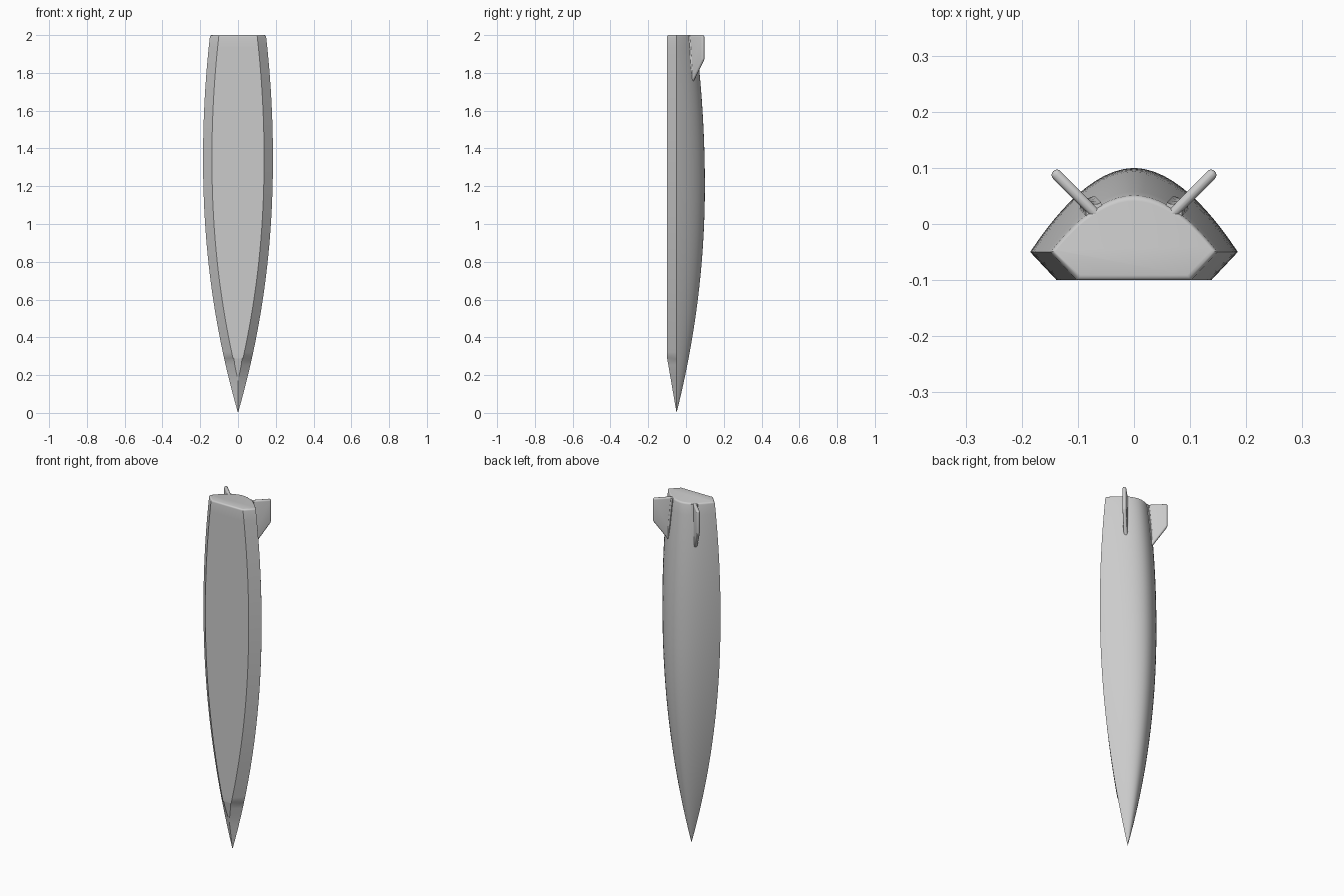
import bpy, bmesh, math
from mathutils import Vector

cube = bpy.data.objects.get("Cube")
if cube:
    bpy.data.objects.remove(cube)

grey = bpy.data.materials.new("plain grey")
grey.use_nodes = True
grey.diffuse_color = (0.6, 0.6, 0.6, 1)
grey.node_tree.nodes["Principled BSDF"].inputs["Base Color"].default_value = (0.6, 0.6, 0.6, 1)

CHINE_Y = -0.05   # widest line of the hull
FLAT_Z = 0.29     # where the flat belly starts
DOME = 1.9        # roundness of the back


def finish(bm, name, angle=30):
    bmesh.ops.recalc_face_normals(bm, faces=bm.faces)
    mesh = bpy.data.meshes.new(name)
    bm.to_mesh(mesh)
    bm.free()
    mesh.materials.append(grey)
    ob = bpy.data.objects.new(name, mesh)
    bpy.context.collection.objects.link(ob)
    bpy.ops.object.select_all(action='DESELECT')
    ob.select_set(True)
    bpy.context.view_layer.objects.active = ob
    bpy.ops.object.shade_smooth_by_angle(angle=math.radians(angle))
    return ob


def loft(bm, rings):
    """Skin closed rings of equal length and cap both ends."""
    rows = [[bm.verts.new(p) for p in ring] for ring in rings]
    n = len(rows[0])
    for a, b in zip(rows, rows[1:]):
        for i in range(n):
            j = (i + 1) % n
            bm.faces.new((a[i], a[j], b[j], b[i]))
    bm.faces.new(rows[0])
    bm.faces.new(rows[-1])


def half_width(z):
    if z < 1.35:
        return 0.185 * (1 - (1 - z / 1.35) ** 2.1)
    return 0.185 - 0.037 * ((z - 1.35) / 0.65) ** 2


def back_height(z):
    if z < 1.2:
        return 0.15 * (1 - (1 - z / 1.2) ** 2)
    return 0.15 - 0.05 * ((z - 1.2) / 0.8) ** 2


def hull_ring(z, inset=0.0):
    """Flat belly, slanted chines and rounded back at height z."""
    w, h = half_width(z), back_height(z)
    t = min(1, z / FLAT_Z)
    belly = max(0.0, min(w - 0.047, w * 0.3 * t if t < 1 else w))
    ring = [(-belly, CHINE_Y - 0.05 * t), (belly, CHINE_Y - 0.05 * t)]
    steps = 32
    for i in range(steps + 1):
        x = w * math.cos(math.pi * i / steps)
        ring.append((x, CHINE_Y + h * (1 - abs(x / w) ** DOME)))
    sx, sy = 1 - inset / w, 1 - inset / 0.075
    return [(x * sx, -0.025 + (y + 0.025) * sy, z) for x, y in ring]


# hull with a rounded rim at the blunt end
RIM = 0.009
levels = [0.001 + (2 - RIM - 0.001) * (i / 48) ** 1.4 for i in range(49)]
rings = [hull_ring(z) for z in sorted(levels + [FLAT_Z])]
for k in range(1, 5):
    a = math.pi / 2 * k / 4
    top = 2 - RIM + RIM * math.sin(a)
    rings.append(hull_ring(top, RIM * (1 - math.cos(a))))
bm = bmesh.new()
loft(bm, [[(x, y, z) for x, y, z in r] for r in rings])
bmesh.ops.remove_doubles(bm, verts=bm.verts, dist=0.00002)
finish(bm, "hull")

# fins lean out at 45 degrees in the line y = x - 0.05
OUT = Vector((1, 1, 0)).normalized()
ACROSS = Vector((1, -1, 0)).normalized()


def root(z):
    """Point where the fin plane leaves the hull."""
    x = 0.05
    while x - 0.05 < CHINE_Y + back_height(z) * (1 - (x / half_width(z)) ** DOME):
        x += 0.0005
    return Vector((x, x - 0.05, z))


def fin(side, name):
    mirror = lambda p: (p.x * side, p.y, p.z)
    outline = [(0.05, 1.68), (0.144, 1.868), (0.144, 2), (0.05, 2)]
    bm = bmesh.new()
    rings = [[mirror(Vector((x, x - 0.05, z)) + ACROSS * s) for x, z in outline]
             for s in (-0.0095, 0.0095)]
    loft(bm, rings)
    bmesh.ops.bevel(bm, geom=list(bm.edges), offset=0.009, segments=4,
                    profile=0.5, affect='EDGES')
    finish(bm, name, 40)


def fillet(side, name):
    """Curved blend along the fin root."""
    bm = bmesh.new()
    rings = []
    for i in range(13):
        z = 1.765 + 0.23 * i / 12
        base, r = root(z), 0.013 * min(1, 0.1 + i / 4)
        curve = [(0.008 + r * (1 - math.sin(a)), r * (1 - math.cos(a)))
                 for a in [math.pi / 2 * k / 5 for k in range(6)]]
        section = [(s, o) for s, o in curve] + [(-s, o) for s, o in reversed(curve)]
        section += [(-0.012, -0.02), (0.012, -0.02)]
        rings.append([((base + ACROSS * s + OUT * o).x * side,
                       (base + ACROSS * s + OUT * o).y, z) for s, o in section])
    loft(bm, rings)
    finish(bm, name, 40)


for side, word in ((1, "left"), (-1, "right")):
    fin(side, word + "_fin")
    fillet(side, word + "_fin_fillet")
